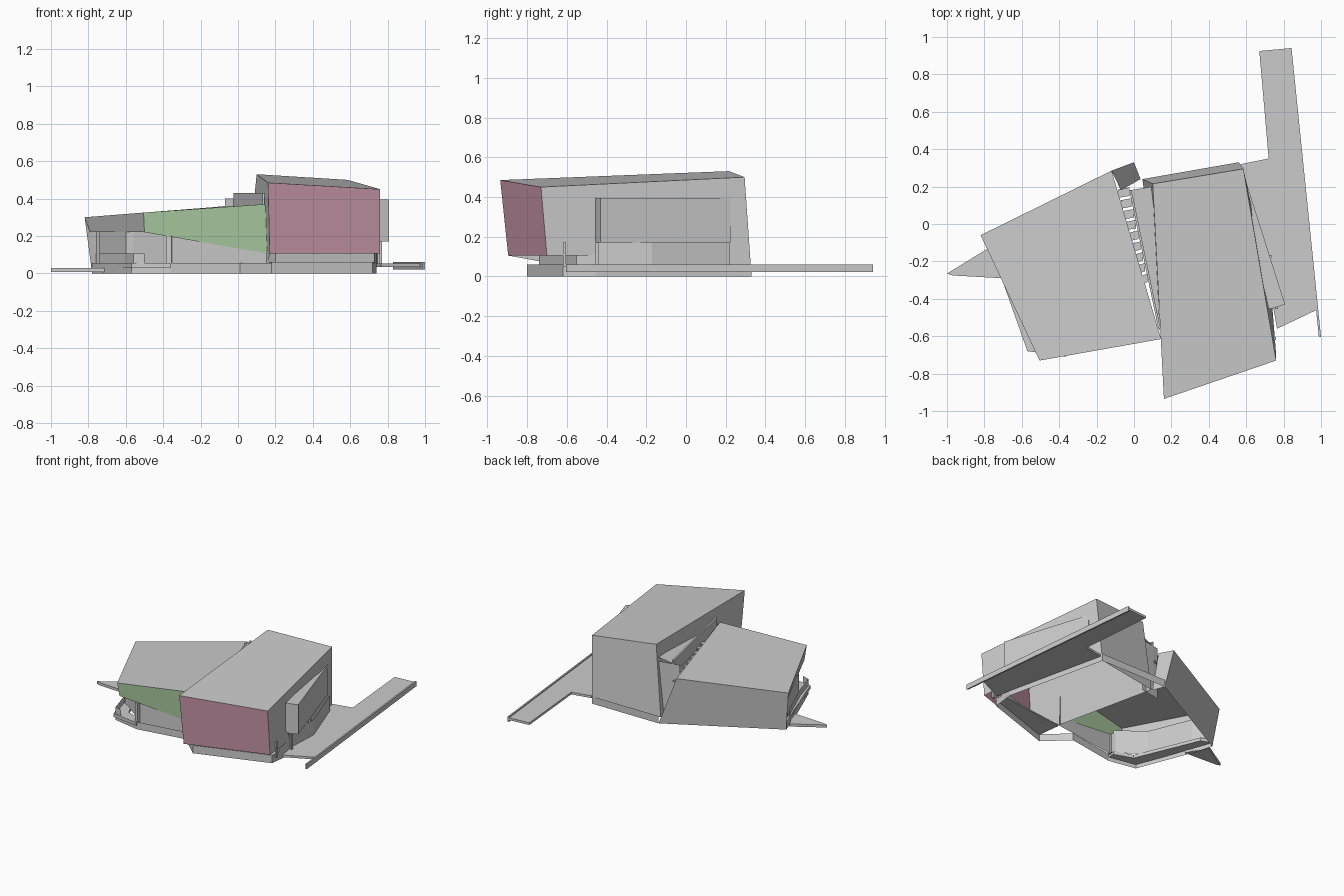
import bpy, bmesh
from mathutils import Vector


def finish(name, bm, color=None):
    bmesh.ops.remove_doubles(bm, verts=bm.verts, dist=0.0005)
    bmesh.ops.recalc_face_normals(bm, faces=bm.faces)
    me = bpy.data.meshes.new(name)
    bm.to_mesh(me)
    bm.free()
    ob = bpy.data.objects.new(name, me)
    bpy.context.collection.objects.link(ob)
    if color:
        mat = bpy.data.materials.new(name + "_paint")
        mat.diffuse_color = color
        me.materials.append(mat)
    return ob


def sheets(name, polys, color=None):
    """Open shell made of flat panels."""
    bm = bmesh.new()
    for p in polys:
        bm.faces.new([bm.verts.new(c) for c in p])
    return finish(name, bm, color)


def prism(name, outline, z0, z1):
    """Plan outline extruded upward."""
    bm = bmesh.new()
    f = bm.faces.new([bm.verts.new((x, y, z0)) for x, y in outline])
    r = bmesh.ops.extrude_face_region(bm, geom=[f])
    for v in r["geom"]:
        if isinstance(v, bmesh.types.BMVert):
            v.co.z = z1
    return finish(name, bm)


def skirt(name, line, z0, z1):
    """Vertical walls along a plan line."""
    sheets(name, [[(*a, z0), (*b, z0), (*b, z1), (*a, z1)]
                  for a, b in zip(line, line[1:])])


# Tall right wing: roof, two sides, sloping back, pink front
fl, fr = (0.16, -0.935, 0.485), (0.76, -0.73, 0.45)
bl, br = (0.10, 0.215, 0.53), (0.585, 0.295, 0.50)
fl0, fr0 = (0.17, -0.895, 0.105), (0.76, -0.70, 0.105)
bl0, br0 = (0.045, 0.24, 0.0), (0.56, 0.33, 0.0)
ml0, mr0 = (0.16, -0.62, 0.055), (0.74, -0.45, 0.105)
sheets("tall_wing_shell", [[fl, fr, br, bl], [bl, br, br0, bl0],
                           [fl, bl, bl0, ml0, fl0], [fr, br, br0, mr0, fr0]])
sheets("tall_wing_front", [[fl, fr, fr0, fl0]], (0.62, 0.33, 0.43, 1))

# Low left wing: roof, back wall, end wall, fascia, green front
a, b = (-0.82, -0.06, 0.30), (-0.12, 0.285, 0.355)
c, d = (0.145, -0.615, 0.37), (-0.505, -0.73, 0.325)
a1, b1, b0, a0 = (-0.79, -0.08, 0.22), (-0.075, 0.18, 0.0), (0.0, 0.33, 0.0), (-0.78, -0.09, 0.0)
c0, d0 = (0.165, -0.60, 0.105), (-0.50, -0.71, 0.22)
sheets("low_wing_shell", [[a, b, c, d], [a, b, b0, a0], [a, d, d0, a1]])
sheets("low_wing_end", [[b, b0, (0.035, 0.24, 0.0), (-0.07, 0.18, 0.36)]])
sheets("low_wing_front", [[d, c, c0, d0]], (0.44, 0.64, 0.38, 1))

# Lower walls behind the green band
sheets("low_wing_front_wall", [[(-0.36, -0.675, 0.04), (0.165, -0.60, 0.04),
                                (0.165, -0.60, 0.11), (-0.36, -0.675, 0.20)]])
prism("corner_pier", [(-0.385, -0.69), (-0.355, -0.70), (-0.35, -0.66), (-0.38, -0.65)], 0.05, 0.20)
skirt("recessed_wall", [(-0.37, -0.66), (-0.56, -0.52), (-0.69, -0.20), (-0.76, -0.09)], 0.05, 0.23)
prism("terrace_room", [(-0.74, -0.16), (-0.70, -0.20), (-0.56, -0.52), (-0.60, -0.50)], 0.05, 0.22)

# Terrace platform and parapet on the left side
prism("terrace_slab", [(-0.78, -0.09), (-0.74, -0.20), (-0.57, -0.68), (-0.36, -0.71),
                       (-0.36, -0.65), (-0.50, -0.60), (-0.70, -0.12)], 0.03, 0.055)
skirt("terrace_parapet", [(-0.74, -0.18), (-0.61, -0.50), (-0.56, -0.67), (-0.50, -0.69)], 0.055, 0.105)

# Hollow base kerb
skirt("base_kerb", [(-0.78, -0.09), (-0.73, -0.25), (-0.57, -0.66), (-0.36, -0.70), (0.01, -0.64),
                    (0.18, -0.80), (0.72, -0.62), (0.74, -0.45), (0.56, 0.33), (0.0, 0.33)], 0.0, 0.055)
prism("base_under_front", [(0.16, -0.62), (0.18, -0.80), (0.72, -0.62), (0.73, -0.55)], 0.05, 0.06)
skirt("under_wing_wall", [(0.15, -0.64), (0.20, -0.74), (0.73, -0.55), (0.74, -0.45)], 0.055, 0.108)

# Angled bay on the right wall
prism("side_bay", [(0.72, -0.455), (0.745, -0.45), (0.808, -0.43), (0.60, 0.225), (0.57, 0.225)], 0.17, 0.395)
skirt("bay_lower_wall", [(0.74, -0.45), (0.755, -0.17), (0.62, 0.22)], 0.05, 0.17)
for i, (x, y) in enumerate([(0.745, -0.62), (0.755, -0.455), (0.72, -0.18)]):
    prism("side_post_%d" % i, [(x, y), (x + .015, y), (x + .015, y + .015), (x, y + .015)], 0.05, 0.17)

# Link between wings: parapet, small roof, stair treads
p, q = Vector((-0.025, 0.18)), Vector((0.13, -0.56))
prism("link_parapet", [p, p + Vector((0.012, 0)), q + Vector((0.012, 0)), q], 0.33, 0.43)
sheets("link_roof", [[(-0.025, 0.18, 0.40), (0.10, 0.20, 0.43), (0.14, -0.58, 0.37)]])
skirt("link_back_wall", [(-0.07, 0.17), (-0.025, 0.18), (0.09, 0.20)], 0.0, 0.40)
for i in range(9):
    t = i / 9
    m = p.lerp(q, t * 0.7)
    w = 0.06 * (1 - 0.6 * t)
    prism("stair_tread_%d" % i, [(m.x - w, m.y - 0.04), (m.x, m.y - 0.03),
                                 (m.x, m.y + 0.015), (m.x - w, m.y + 0.005)],
          0.27 + 0.01 * i, 0.28 + 0.01 * i)

# Driveway, its edge kerb and the pointed path
prism("driveway", [(0.67, 0.925), (0.835, 0.94), (0.975, -0.46), (0.765, -0.56), (0.745, -0.45),
                   (0.57, 0.32), (0.72, 0.35)], 0.035, 0.052)
prism("driveway_kerb", [(0.83, 0.94), (0.842, 0.942), (1.0, -0.605), (0.988, -0.60)], 0.022, 0.06)
prism("pointed_path", [(-1.0, -0.265), (-0.78, -0.13), (-0.70, -0.29), (-0.97, -0.275)], 0.008, 0.028)
